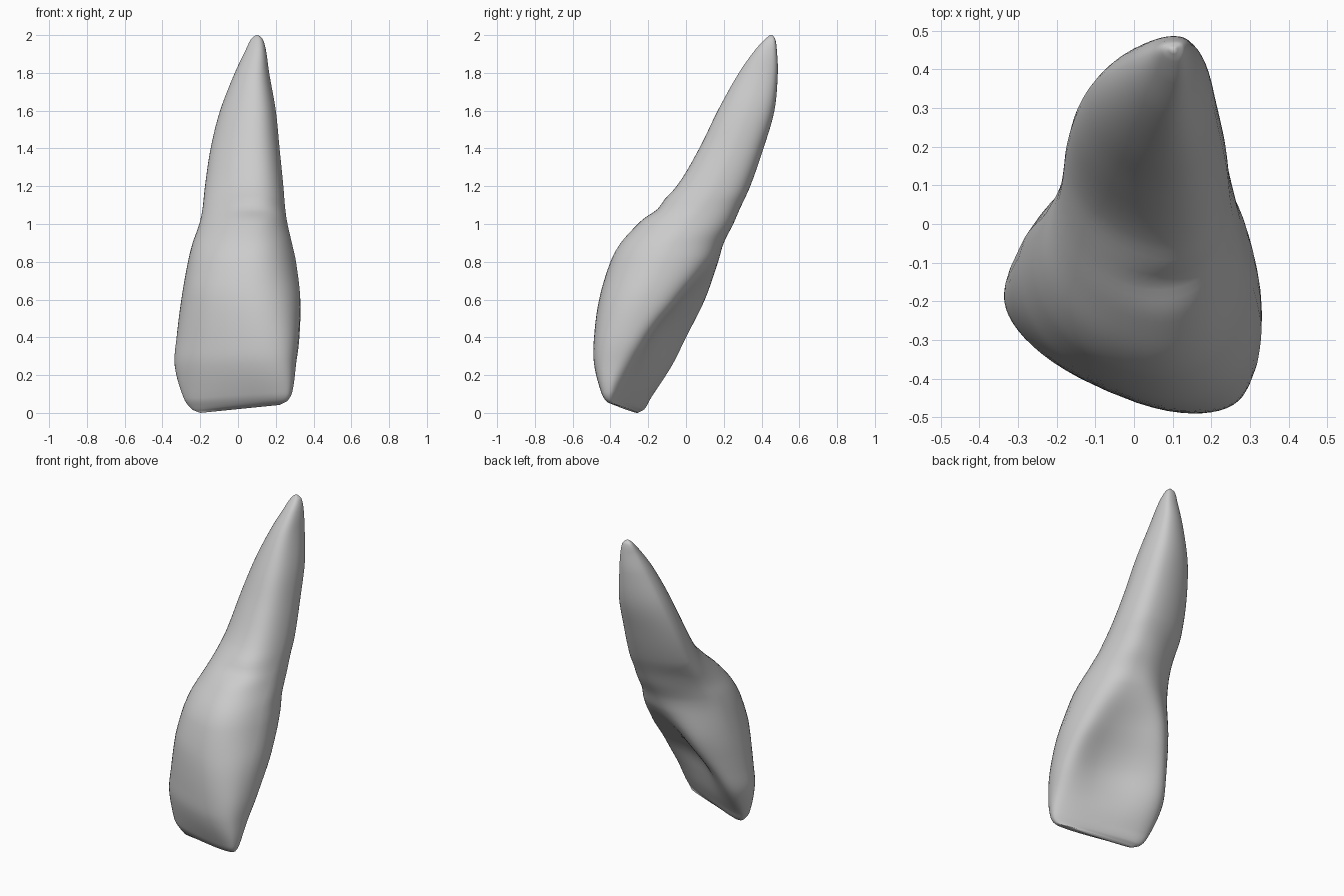
import bpy, bmesh
from math import sin, cos, pi, radians, exp

if "Cube" in bpy.data.objects:
    bpy.data.objects.remove(bpy.data.objects["Cube"])

# Horizontal sections: z, x min, x max, y min, y max, depth/width, back taper, back hollow
ROWS = [
    (0.00, -0.20, 0.22, -0.375, -0.255, 0.06, 0.0, 0.0),
    (0.02, -0.245, 0.26, -0.42, -0.22, 0.13, 0.0, 0.0),
    (0.08, -0.288, 0.288, -0.45, -0.185, 0.22, 0.0, 0.05),
    (0.25, -0.335, 0.308, -0.487, -0.075, 0.38, 0.05, 0.42),
    (0.40, -0.325, 0.325, -0.487, 0.00, 0.50, 0.1, 0.58),
    (0.60, -0.30, 0.33, -0.46, 0.10, 0.70, 0.22, 0.38),
    (0.80, -0.265, 0.307, -0.40, 0.17, 0.9, 0.27, 0.08),
    (0.90, -0.24, 0.285, -0.345, 0.20, 0.95, 0.25, 0.0),
    (1.00, -0.205, 0.262, -0.255, 0.25, 1.05, 0.22, 0.0),
    (1.08, -0.188, 0.25, -0.17, 0.285, 1.05, 0.2, 0.0),
    (1.20, -0.175, 0.24, -0.05, 0.34, 0.95, 0.2, 0.0),
    (1.40, -0.145, 0.22, 0.07, 0.41, 0.95, 0.2, 0.0),
    (1.60, -0.095, 0.20, 0.168, 0.468, 1.0, 0.2, 0.0),
    (1.80, -0.017, 0.165, 0.28, 0.486, 1.1, 0.15, 0.0),
    (1.92, 0.04, 0.148, 0.365, 0.481, 1.1, 0.1, 0.0),
    (1.98, 0.07, 0.13, 0.42, 0.472, 1.0, 0.0, 0.0),
    (2.00, 0.095, 0.108, 0.445, 0.457, 1.0, 0.0, 0.0),
]
SIDES, STEPS = 56, 5


def spline(p0, p1, p2, p3, t):
    """Smooth in-between section, with slopes matched to uneven z spacing."""
    out = []
    h = p2[0] - p1[0]
    for a, b, c, d in zip(p0, p1, p2, p3):
        m1 = (c - a) / (p2[0] - p0[0]) * h
        m2 = (d - b) / (p3[0] - p1[0]) * h
        out.append(b * (2*t**3 - 3*t*t + 1) + m1 * (t**3 - 2*t*t + t)
                   + c * (3*t*t - 2*t**3) + m2 * (t**3 - t*t))
    return out


def clamp(v):
    return max(0.0, min(1.0, v))


def section(row):
    """Rounded box, hollowed at the back, turned and fitted to its bounds."""
    z, x0, x1, y0, y1, depth, taper, hollow = row
    crown = clamp((1.1 - z) / 0.6)
    skew = 0.22 * clamp((z - 0.65) / 0.5)
    power = 2 / (2.1 + 0.9 * crown)
    yaw = radians(-12 - 9 * crown)
    pts = []
    for i in range(SIDES):
        a = 2 * pi * i / SIDES
        u = abs(cos(a))**power * (1 if cos(a) >= 0 else -1)
        v = abs(sin(a))**power * (1 if sin(a) >= 0 else -1)
        if v > 0:
            v *= 1 - max(0, hollow) * (1 - u*u)**1.3
            u *= 1 - taper * v
        else:
            v *= 1 + 0.2 * crown * (1 - u*u)
        v *= depth
        pts.append((u*cos(yaw) - v*sin(yaw), u*sin(yaw) + v*cos(yaw)))
    xs, ys = zip(*pts)

    def fit(p, ps, lo, hi):
        n = 2 * (p - min(ps)) / (max(ps) - min(ps)) - 1
        n += skew * (1 - n*n)          # root is fuller at the back right
        return lo + (n + 1) / 2 * (hi - lo)

    ring = []
    for px, py in pts:
        x, y = fit(px, xs, x0, x1), fit(py, ys, y0, y1)
        # biting edge rises to the right
        lift = 0.045 * clamp((x + 0.2) / 0.45) * max(0, 1 - z / 0.35)
        # shallow groove along the gum line on the front
        if py < 0:
            y += 0.022 * exp(-((z - 1.08) / 0.035)**2 - ((x - 0.1) / 0.11)**2)
        ring.append((x, y, max(0, z) + lift))
    return ring


# Tooth: crown and root lofted as one skin
bm = bmesh.new()
rings = []
last = len(ROWS) - 1
for k in range(last):
    for s in range(STEPS):
        row = spline(ROWS[max(k-1, 0)], ROWS[k], ROWS[k+1], ROWS[min(k+2, last)], s / STEPS)
        rings.append([bm.verts.new(p) for p in section(row)])
rings.append([bm.verts.new(p) for p in section(ROWS[-1])])
for lower, upper in zip(rings, rings[1:]):
    for i in range(SIDES):
        j = (i + 1) % SIDES
        bm.faces.new((lower[i], lower[j], upper[j], upper[i]))
bm.faces.new(rings[0][::-1])
bm.faces.new(rings[-1])
bmesh.ops.recalc_face_normals(bm, faces=bm.faces)
for f in bm.faces:
    f.smooth = True
mesh = bpy.data.meshes.new("tooth")
bm.to_mesh(mesh)
bm.free()
bpy.context.collection.objects.link(bpy.data.objects.new("tooth", mesh))
